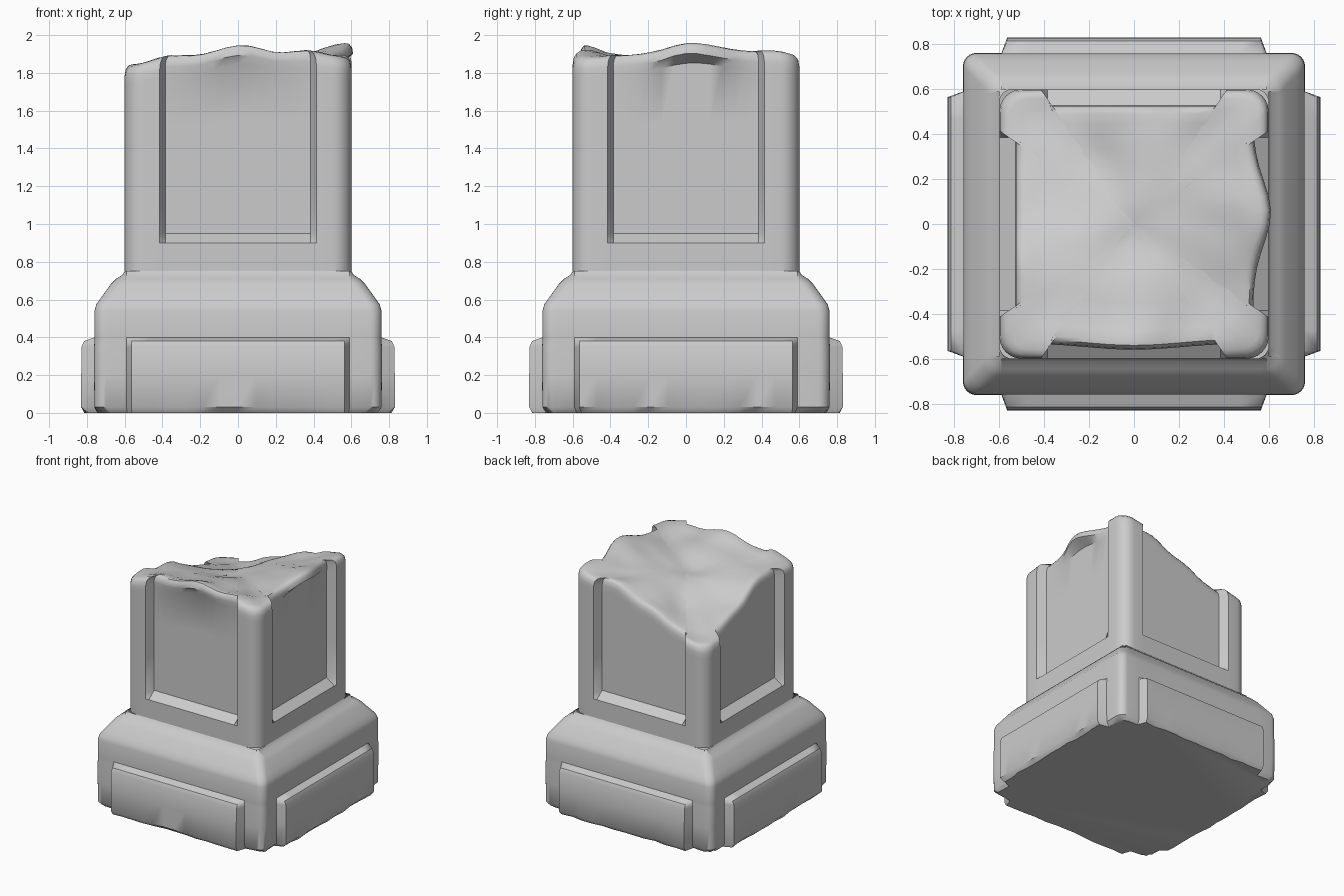
import bpy, bmesh, math, random
from mathutils import Vector, noise

if "Cube" in bpy.data.objects:
    bpy.data.objects.remove(bpy.data.objects["Cube"])

random.seed(4)

# Control points (x, y, z) of the broken top
BREAK = [(-.55, -.55, 1.84), (-.33, -.56, 1.91), (.04, -.56, 1.99), (.28, -.56, 1.94),
         (.55, -.55, 1.87), (.56, -.3, 1.91), (.58, .04, 2.0), (.56, .3, 1.94),
         (.55, .55, 1.92), (.35, .56, 1.86), (0, .56, 1.75), (-.3, .56, 1.62),
         (-.55, .55, 1.55), (-.56, .4, 1.57), (-.56, .14, 1.70), (-.56, -.23, 1.85),
         (0, 0, 1.79), (.3, -.3, 1.85), (-.3, .3, 1.64), (.3, .3, 1.86), (-.3, -.3, 1.84),
         (.3, .02, 1.88), (0, -.32, 1.87)]


def break_height(x, y):
    total = weight = 0
    for px, py, pz in BREAK:
        w = 1 / (math.hypot(x - px, y - py) ** 3 + .003)
        total += w * pz
        weight += w
    return min(2, total / weight + .025 * noise.noise(Vector((x * 5, y * 5, 3))))


def outline(half, r, w, e, push):
    """Rounded square with one panel per side; push(side, t) moves the panel in or out."""
    pts = []
    ts = [-w - e] + [-w + 2 * w * i / 12 for i in range(13)] + [w + e]
    for side in range(4):
        local = [(t, -half - (push(side, t) if abs(t) <= w + 1e-6 else 0)) for t in ts]
        c = half - r
        local += [(c + r * math.cos(a), -c + r * math.sin(a))
                  for a in [math.radians(-90 + 15 * k) for k in range(7)]]
        ca, sa = round(math.cos(side * math.pi / 2)), round(math.sin(side * math.pi / 2))
        pts += [(x * ca - y * sa, x * sa + y * ca) for x, y in local]
    return pts


def loft(name, rings, bottom=False, apex=None):
    bm = bmesh.new()
    rows = [[bm.verts.new(p) for p in ring] for ring in rings]
    n = len(rows[0])
    for a, b in zip(rows, rows[1:]):
        for i in range(n):
            j = (i + 1) % n
            bm.faces.new((a[i], a[j], b[j], b[i]))
    if bottom:
        bm.faces.new(rows[0][::-1])
    if apex:
        tip = bm.verts.new(apex)
        for i in range(n):
            bm.faces.new((rows[-1][i], rows[-1][(i + 1) % n], tip))
    mesh = bpy.data.meshes.new(name)
    bm.to_mesh(mesh)
    bm.free()
    obj = bpy.data.objects.new(name, mesh)
    bpy.context.collection.objects.link(obj)
    bpy.ops.object.select_all(action='DESELECT')
    obj.select_set(True)
    bpy.context.view_layer.objects.active = obj
    bpy.ops.object.shade_smooth_by_angle(angle=math.radians(42))
    return obj


# Plinth with raised side panels and a sloping shoulder
profile = [(0, .745, .07), (.03, .76, .07), (.2, .762, .068), (.35, .762, .066),
           (.38, .76, .055), (.40, .76, 0), (.54, .76, 0), (.575, .75, 0), (.61, .725, 0),
           (.68, .675, 0), (.71, .645, 0), (.73, .613, 0), (.75, .6, 0)]
plinth = []
for z, half, d in profile:
    ring = []
    for x, y in outline(half, .06, .565, .025, lambda s, t: d):
        k = 1 - (random.uniform(0, .025) if z == 0 else 0)
        ring.append((x * k, y * k, z))
    plinth.append(ring)
loft("plinth", plinth, bottom=True)


# Shaft with recessed panels, ending in a broken top
def recess(side, t):
    return -.07


def lip(side, t):
    if side == 1:
        return -.07 + .08 * math.exp(-((t - .05) / .2) ** 2)
    if side == 0:
        return -.07 + .03 * math.exp(-(t / .3) ** 2)
    return -.07


def shaft_outline(push):
    return outline(.6, .1, .385, .03, push)


plain, panel, rim = (shaft_outline(p) for p in (lambda s, t: 0, recess, lip))
shaft = [[(x, y, z) for x, y in plain] for z in (.75, .90)]
shaft.append([(x, y, .95) for x, y in panel])
for f in (.33, .66, 1):
    shaft.append([(x, y, .95 + f * (break_height(x, y) - .10 - .95)) for x, y in panel])
for k, drop in ((1, .06), (.99, .025), (.965, .006), (.93, 0), (.85, 0), (.75, 0),
                (.63, 0), (.5, 0), (.36, 0), (.22, 0), (.1, 0)):
    shaft.append([(x * k, y * k, break_height(x * k, y * k) - drop) for x, y in rim])
loft("broken_shaft", shaft, apex=(0, 0, break_height(0, 0)))
